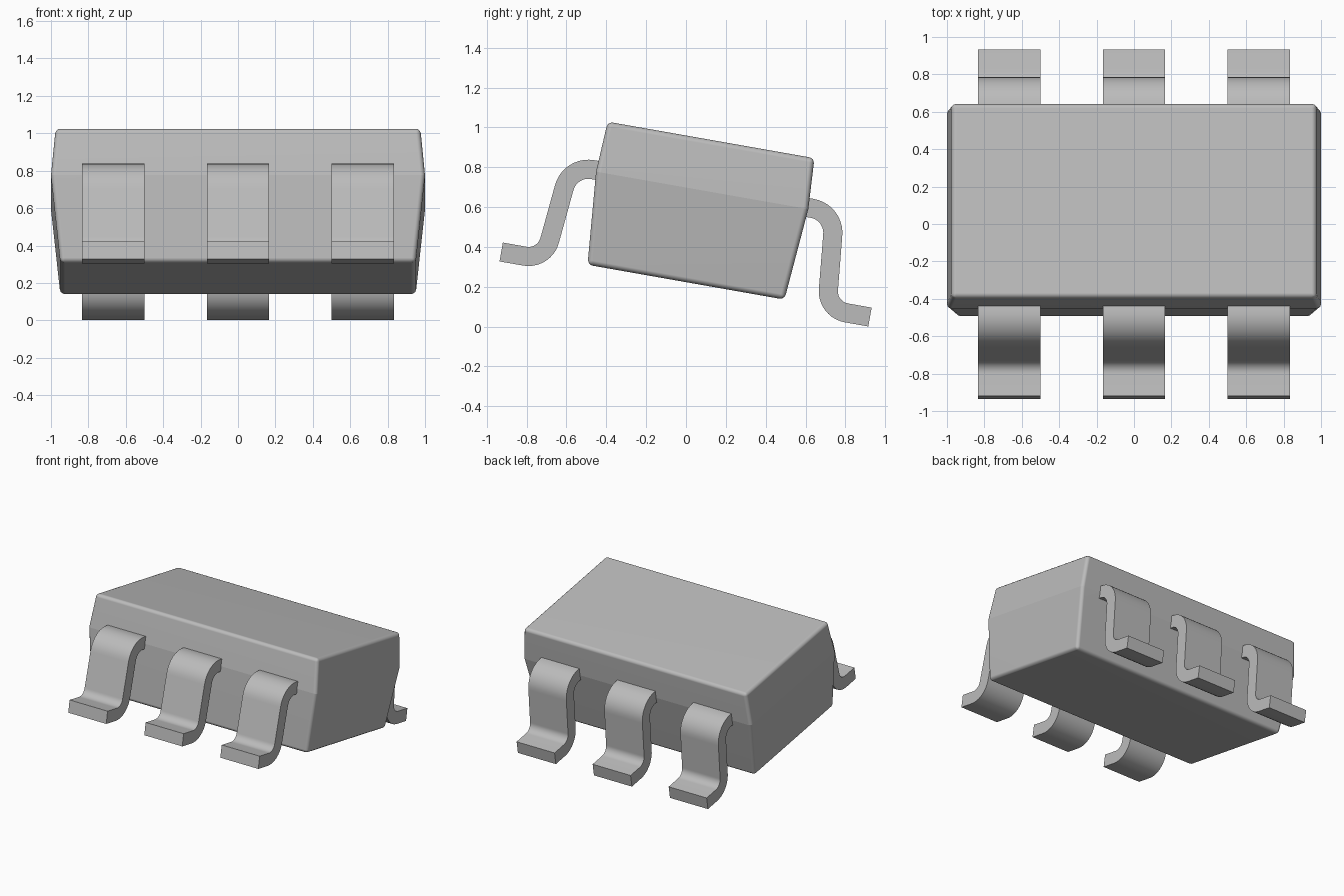
import bpy, bmesh, math
from mathutils import Vector

cube = bpy.data.objects.get("Cube")
if cube:
    bpy.data.objects.remove(cube, do_unlink=True)

TILT = math.radians(-10)
BASE = Vector((0, 0, 0.223))
MID = 0.468

grey = bpy.data.materials.new("plain grey")
grey.use_nodes = True
colour = (0.5, 0.5, 0.5, 1)
grey.diffuse_color = colour
grey.node_tree.nodes["Principled BSDF"].inputs["Base Color"].default_value = colour


def finish(bm, name):
    """Turn a bmesh into a tilted, smooth shaded object."""
    bmesh.ops.recalc_face_normals(bm, faces=bm.faces)
    mesh = bpy.data.meshes.new(name)
    bm.to_mesh(mesh)
    bm.free()
    mesh.materials.append(grey)
    obj = bpy.data.objects.new(name, mesh)
    bpy.context.collection.objects.link(obj)
    obj.location = BASE
    obj.rotation_euler.x = TILT
    bpy.ops.object.select_all(action='DESELECT')
    obj.select_set(True)
    bpy.context.view_layer.objects.active = obj
    bpy.ops.object.shade_smooth_by_angle(angle=math.radians(35))
    return obj


# Package body: three rectangles, widest at the parting line
bm = bmesh.new()
rings = []
for half_x, half_y, z in ((0.95, 0.502, 0), (1.0, 0.541, MID), (0.975, 0.527, 0.725)):
    rings.append([bm.verts.new((sx * half_x, sy * half_y, z))
                  for sx, sy in ((-1, -1), (1, -1), (1, 1), (-1, 1))])
for low, high in zip(rings, rings[1:]):
    for i in range(4):
        j = (i + 1) % 4
        bm.faces.new((low[i], low[j], high[j], high[i]))
bm.faces.new(rings[0][::-1])
bm.faces.new(rings[-1])
rounded = [e for e in bm.edges if not all(v in rings[1] for v in e.verts)]
bmesh.ops.bevel(bm, geom=rounded, offset=0.025, segments=3, profile=0.5,
                affect='EDGES', clamp_overlap=True)
body = finish(bm, "package_body")
# Keep the parting line crisp
for e in body.data.edges:
    if all(abs(body.data.vertices[v].co.z - MID) < 0.002 for v in e.vertices):
        e.use_edge_sharp = True
weighted = body.modifiers.new("flat_face_normals", 'WEIGHTED_NORMAL')
weighted.keep_sharp = True


def leg_outline(half_thick=0.048, lean=4, steps=10):
    """Gull-wing strip: straight, bend down, bend out, straight foot."""
    samples = [((0.5, 0.475), 90)]
    for i in range(steps + 1):
        a = 90 - (90 - lean) * i / steps
        r = math.radians(a)
        samples.append(((0.56 + 0.125 * math.cos(r), 0.35 + 0.125 * math.sin(r)), a))
    for i in range(steps + 1):
        a = lean + (90 - lean) * i / steps
        r = math.radians(a)
        samples.append(((0.82 - 0.11 * math.cos(r), 0.098 - 0.11 * math.sin(r)), a))
    samples.append(((0.94, -0.012), 90))
    outer, inner = [], []
    for (y, z), a in samples:
        n = Vector((math.cos(math.radians(a)), math.sin(math.radians(a)))) * half_thick
        outer.append((y + n.x, z + n.y))
        inner.append((y - n.x, z - n.y))
    return outer, inner


def add_leg(name, x, side, width=0.333):
    outer, inner = leg_outline()
    bm = bmesh.new()
    rows = [[bm.verts.new((x - width / 2, side * y, z)) for y, z in line]
            for line in (outer, inner)]
    faces = [bm.faces.new((rows[0][i], rows[0][i + 1], rows[1][i + 1], rows[1][i]))
             for i in range(len(outer) - 1)]
    out = bmesh.ops.extrude_face_region(bm, geom=faces, use_keep_orig=True)
    moved = [g for g in out["geom"] if isinstance(g, bmesh.types.BMVert)]
    bmesh.ops.translate(bm, verts=moved, vec=(width, 0, 0))
    finish(bm, name)


# Three legs along the front and three along the back
for row, side in (("front", -1), ("back", 1)):
    for place, x in (("right", -0.667), ("middle", 0), ("left", 0.667)):
        add_leg(f"{row}_{place}_leg", x, side)
